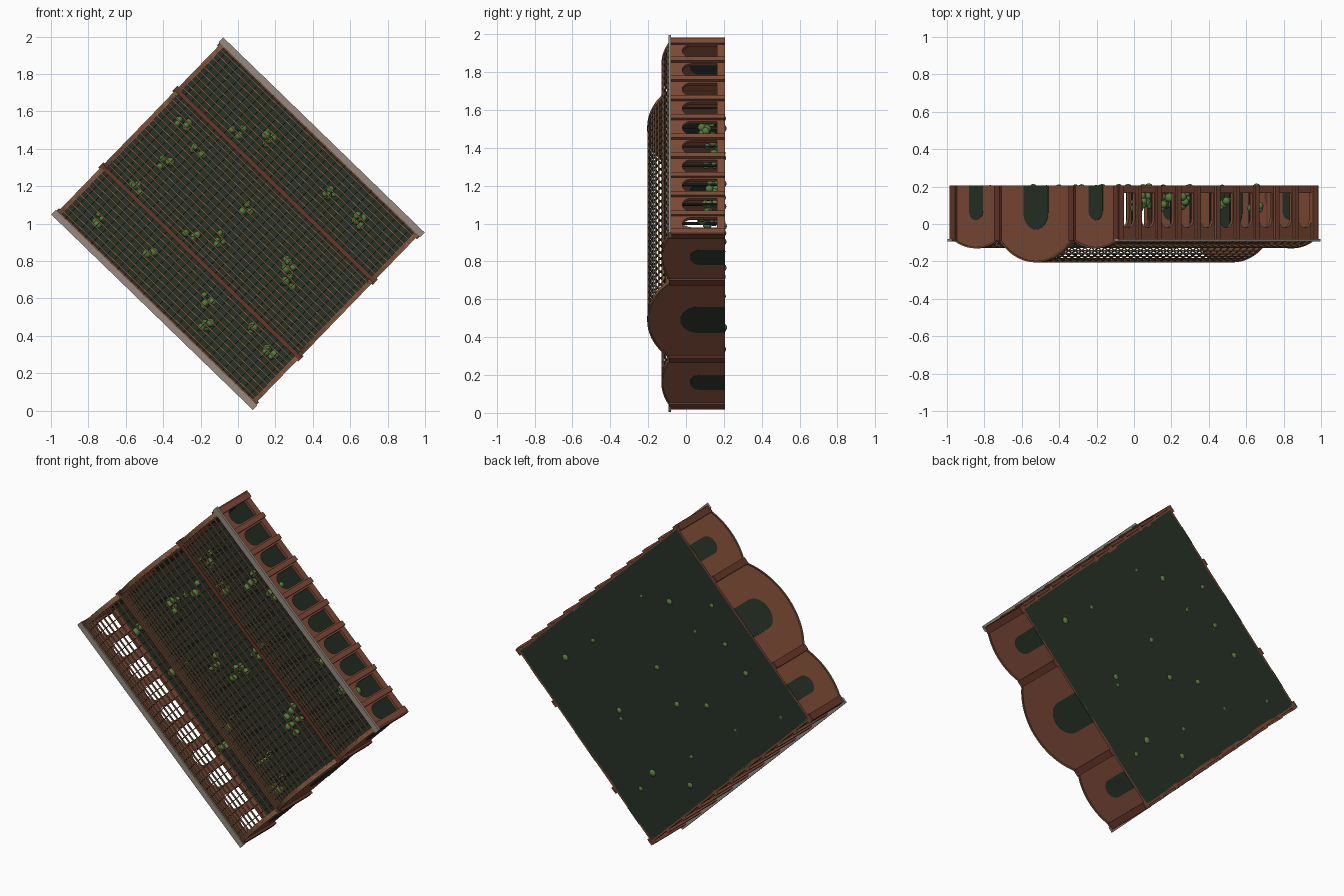
import bpy, bmesh, math, random
from mathutils import Matrix, Vector

if "Cube" in bpy.data.objects:
    bpy.data.objects.remove(bpy.data.objects["Cube"])

random.seed(4)
# Hall frame: u along the vaults, v across them, w up from the floor (world -y)
A = math.radians(44.1)
C, S = math.cos(A), math.sin(A)
FRAME = Matrix(((C, S, 0, 0), (0, 0, -1, 0.205), (-S, C, 0, 1), (0, 0, 0, 1)))


def material(name, rgb):
    m = bpy.data.materials.new(name)
    m.diffuse_color = (*rgb, 1)
    m.use_nodes = True
    m.node_tree.nodes["Principled BSDF"].inputs["Base Color"].default_value = m.diffuse_color
    return m


BRICK = material("brick", (0.21, 0.07, 0.038))
DARK = material("dark_brick", (0.13, 0.038, 0.022))
BAR = material("bar", (0.23, 0.12, 0.06))
GREY = material("stone", (0.30, 0.26, 0.22))
GREEN = material("deep_green", (0.02, 0.032, 0.02))
IRON = material("iron", (0.025, 0.035, 0.025))
LEAF = material("leaf", (0.09, 0.19, 0.045))


def finish(name, bm, mat, smooth=False):
    bmesh.ops.recalc_face_normals(bm, faces=bm.faces)
    me = bpy.data.meshes.new(name)
    bm.to_mesh(me)
    bm.free()
    me.materials.append(mat)
    if smooth:
        me.polygons.foreach_set("use_smooth", [True] * len(me.polygons))
    ob = bpy.data.objects.new(name, me)
    ob.matrix_world = FRAME
    bpy.context.collection.objects.link(ob)
    return ob


def box(bm, u0, u1, v0, v1, w0, w1):
    m = Matrix.Translation(((u0 + u1) / 2, (v0 + v1) / 2, (w0 + w1) / 2))
    bmesh.ops.create_cube(bm, size=1, matrix=m @ Matrix.Diagonal((u1 - u0, v1 - v0, w1 - w0, 1)))


def prism(bm, pts, axis, a, b):
    """Extrude a (side, w) outline from a to b along axis 'u' or 'v'."""
    def at(p, d):
        return (d, p[0], p[1]) if axis == "u" else (p[0], d, p[1])
    lo = [bm.verts.new(at(p, a)) for p in pts]
    hi = [bm.verts.new(at(p, b)) for p in pts]
    bm.faces.new(lo)
    bm.faces.new(hi[::-1])
    n = len(pts)
    for i in range(n):
        j = (i + 1) % n
        bm.faces.new((lo[i], hi[i], hi[j], lo[j]))


def arc(mid, half, rise, n, drop=0.0):
    """Circular segment standing on the spring line."""
    r = (half * half + rise * rise) / (2 * rise)
    t = math.asin(half / r)
    return [(mid + (r - drop) * math.sin(-t + 2 * t * i / n),
             SPRING + rise - r + (r - drop) * math.cos(-t + 2 * t * i / n)) for i in range(n + 1)]


def arch(mid, half, sill, top, n=12):
    """Round-headed opening outline from the right foot over to the left foot."""
    c = top - half
    return [(mid + half, sill)] + [(mid + half * math.cos(math.pi * i / n), c + half * math.sin(math.pi * i / n))
                                   for i in range(n + 1)] + [(mid - half, sill)]


SPRING = 0.29
UE, VE = 0.73, 0.635          # outer wall faces
VALLEY = 0.285
# name, centre, half width, rise, door half width, door top, purlin count
VAULTS = [("left", -0.46, 0.172, 0.045, 0.054, 0.185, 11),
          ("centre", 0.0, 0.28, 0.12, 0.095, 0.235, 19),
          ("right", 0.46, 0.172, 0.045, 0.054, 0.185, 11)]

# Floor
bm = bmesh.new()
box(bm, -UE + 0.01, UE - 0.01, -VE + 0.01, VE - 0.01, 0.0, 0.008)
finish("floor", bm, GREEN)

# Gable walls, doors and rims, plus the open vault lattices
for name, mid, half, rise, dh, dt, count in VAULTS:
    gable, door, rim, bars, ribs = (bmesh.new() for _ in range(5))
    curve = arc(mid, half, rise, 28)
    for s in (-1, 1):
        prism(gable, [(mid - half, 0)] + curve + [(mid + half, 0)], "u", s * (UE - 0.015), s * UE)
        prism(door, arch(mid, dh, 0.0, dt, 16), "u", s * (UE - 0.018), s * (UE + 0.002))
        prism(rim, curve + arc(mid, half, rise, 28, 0.008)[::-1], "u", s * (UE - 0.02), s * (UE + 0.006))
    for i, p in enumerate(arc(mid, half, rise, count)):
        box(bars, -UE + 0.015, UE - 0.015, p[0] - 0.004, p[0] + 0.004, p[1] - 0.007, p[1])
    outline = arc(mid, half, rise, 20, 0.002) + arc(mid, half, rise, 20, 0.008)[::-1]
    for i in range(1, 30):
        u = -UE + 2 * UE * i / 30
        prism(ribs, outline, "u", u - 0.002, u + 0.002)
    finish(name + "_gable_wall", gable, BRICK)
    finish(name + "_doors", door, GREEN)
    finish(name + "_gable_rim", rim, BAR)
    finish(name + "_roof_bars", bars, BAR)
    finish(name + "_roof_ribs", ribs, IRON)

# Gable pilasters
bm = bmesh.new()
for s in (-1, 1):
    for v in (-VE + 0.008, -VALLEY, VALLEY, VE - 0.008):
        box(bm, s * UE - 0.015, s * UE + 0.015, v - 0.02, v + 0.02, 0, SPRING + 0.005)
finish("gable_pilasters", bm, DARK)

# Arcaded side walls: ten bays, each made of two mirrored halves round the arch
wall, piers, gutter = bmesh.new(), bmesh.new(), bmesh.new()
pitch = 2 * UE / 10
for s in (-1, 1):
    for i in range(10):
        mid = -UE + pitch * (i + 0.5)
        half_arch = [(0.0, 0.225)] + [p for p in arch(0, 0.048, 0.04, 0.225) if p[0] < -1e-4] + [(0.0, 0.04)]
        shape = half_arch + [(0, 0), (-pitch / 2, 0), (-pitch / 2, SPRING), (0, SPRING)]
        for f in (-1, 1):
            prism(wall, [(mid + f * x, w) for x, w in shape], "v", s * (VE - 0.018), s * VE)
    for i in range(11):
        u = max(-UE + 0.012, min(UE - 0.012, -UE + pitch * i))
        box(piers, u - 0.015, u + 0.015, s * VE - 0.014, s * VE + 0.014, 0, SPRING - 0.005)
    box(gutter, -0.75, 0.75, s * (VE + 0.008) - 0.017, s * (VE + 0.008) + 0.017, SPRING - 0.006, SPRING + 0.008)
finish("arcade_walls", wall, BRICK)
finish("arcade_piers", piers, BRICK)
finish("gutters", gutter, GREY)

# Valley beams on slim columns
beam, cols = bmesh.new(), bmesh.new()
for v in (-VALLEY, VALLEY):
    box(beam, -UE, UE, v - 0.012, v + 0.012, SPRING - 0.015, SPRING + 0.002)
    for i in range(1, 10):
        m = Matrix.Translation((-UE + pitch * i, v, SPRING / 2))
        bmesh.ops.create_cone(cols, cap_ends=True, segments=8, radius1=0.006, radius2=0.006,
                              depth=SPRING - 0.01, matrix=m)
finish("valley_beams", beam, DARK)
finish("columns", cols, IRON)

# Planting: leafy clumps on short trunks, placed by front-view (x, z)
spots = [(-.75, 1.02), (-.48, .85), (-.53, 1.2), (-.39, 1.32), (-.21, 1.39), (-.29, 1.54), (.15, 1.46),
         (0, 1.5), (-.24, .95), (-.1, .92), (.04, 1.08), (.48, 1.16), (.65, 1.02), (.26, .77),
         (.28, .69), (.06, .45), (.16, .3), (-.18, .47), (-.17, .59)]
leaves, trunks = bmesh.new(), bmesh.new()
for x, z in spots:
    u, v = x * C - (z - 1) * S, x * S + (z - 1) * C
    h = random.uniform(0.06, 0.12)
    bmesh.ops.create_cone(trunks, cap_ends=True, segments=6, radius1=0.005, radius2=0.004, depth=h,
                          matrix=Matrix.Translation((u, v, h / 2)))
    for k in range(6):
        r = random.uniform(0.014, 0.026)
        w = 0.012 if k == 0 else h + random.uniform(-0.03, 0.03)
        pos = Vector((u + random.uniform(-.03, .03), v + random.uniform(-.03, .03), w))
        bmesh.ops.create_icosphere(leaves, subdivisions=2, radius=r, matrix=Matrix.Translation(pos))
finish("plant_leaves", leaves, LEAF, True)
finish("plant_trunks", trunks, BAR)
